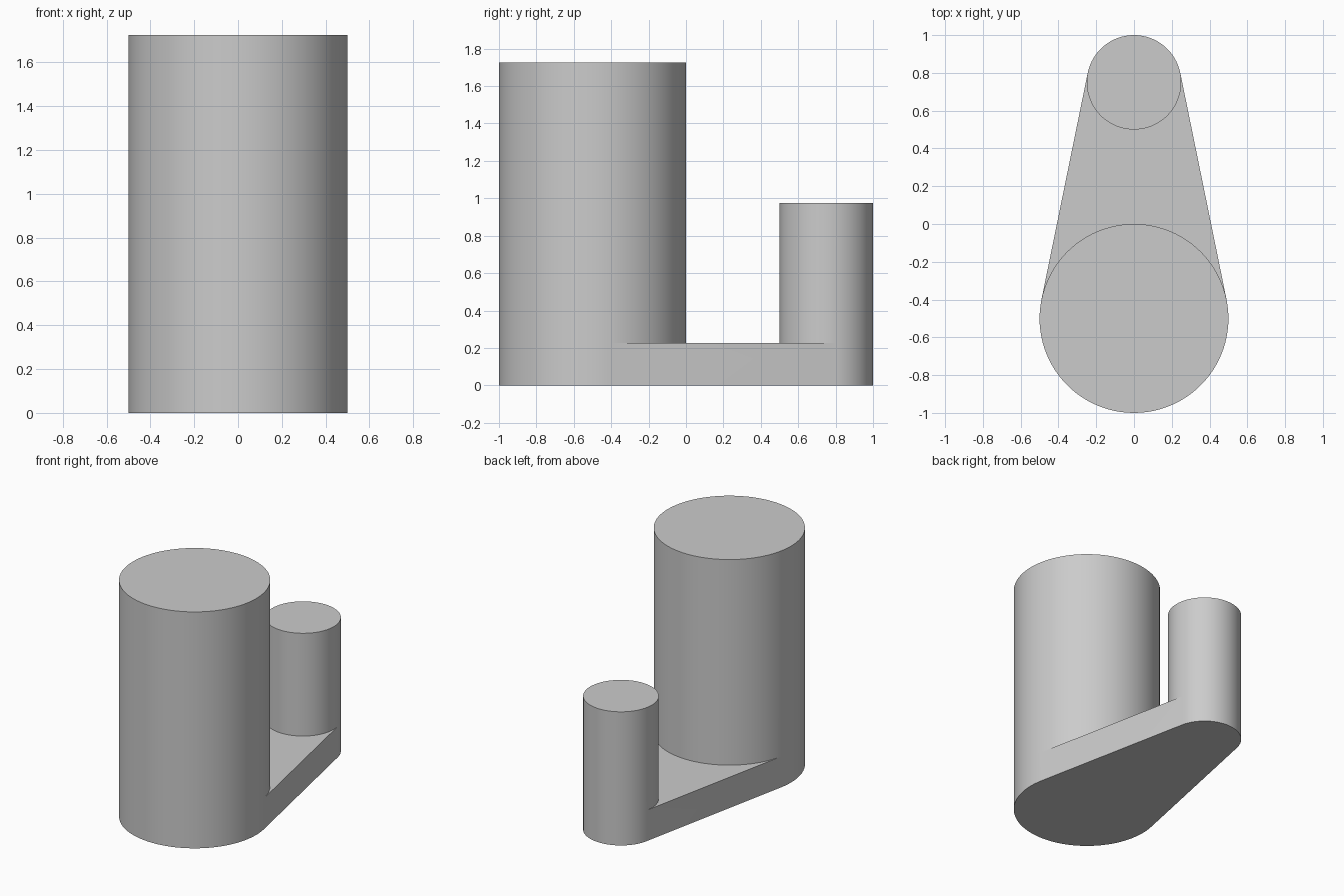
import bpy
import bmesh
from math import asin, cos, sin, pi, radians

cube = bpy.data.objects.get("Cube")
if cube:
    bpy.data.objects.remove(cube, do_unlink=True)

# Main dimensions
BIG_Y, BIG_R, BIG_TOP = -0.5, 0.5, 1.725
SMALL_Y, SMALL_R, SMALL_TOP = 0.75, 0.25, 0.975
PLATE_TOP = 0.225
TANGENT = asin((BIG_R - SMALL_R) / (SMALL_Y - BIG_Y))


def arc(y, r, start, end, steps):
    angles = [start + (end - start) * i / steps for i in range(steps + 1)]
    return [(r * cos(t), y + r * sin(t)) for t in angles]


def cap(bm, outline, z):
    bm.faces.new([bm.verts.new((x, y, z)) for x, y in outline])


def wall(bm, outline, low, high):
    for (ax, ay), (bx, by) in zip(outline, outline[1:] + outline[:1]):
        corners = ((ax, ay, low), (bx, by, low), (bx, by, high), (ax, ay, high))
        bm.faces.new([bm.verts.new(c) for c in corners])


# Arcs of both posts, split where the straight plate sides touch them
front, back = (pi - TANGENT, 2 * pi + TANGENT), (TANGENT, pi - TANGENT)
big_outer = arc(BIG_Y, BIG_R, *front, 54)
big_inner = arc(BIG_Y, BIG_R, *back, 42)
small_outer = arc(SMALL_Y, SMALL_R, *back, 42)
small_inner = arc(SMALL_Y, SMALL_R, *front, 54)
hull = big_outer + small_outer

bm = bmesh.new()

# Tapered base plate
cap(bm, hull[::-1], 0)
wall(bm, hull, 0, PLATE_TOP)
cap(bm, small_inner[::-1] + big_inner[::-1], PLATE_TOP)

# Tall wide post and short narrow post
for ring, top in ((big_outer + big_inner[1:-1], BIG_TOP),
                  (small_outer + small_inner[1:-1], SMALL_TOP)):
    wall(bm, ring, PLATE_TOP, top)
    cap(bm, ring, top)

bmesh.ops.remove_doubles(bm, verts=bm.verts[:], dist=0.0001)
bmesh.ops.recalc_face_normals(bm, faces=bm.faces[:])
mesh = bpy.data.meshes.new("two_post_bracket")
bm.to_mesh(mesh)
bm.free()

# Plain grey finish
grey = bpy.data.materials.new("plain_grey")
grey.use_nodes = True
color = (0.6, 0.6, 0.6, 1)
grey.diffuse_color = color
for node in grey.node_tree.nodes:
    if node.type == 'BSDF_PRINCIPLED':
        node.inputs["Base Color"].default_value = color
mesh.materials.append(grey)

bracket = bpy.data.objects.new("two_post_bracket", mesh)
bpy.context.collection.objects.link(bracket)
bpy.ops.object.select_all(action='DESELECT')
bracket.select_set(True)
bpy.context.view_layer.objects.active = bracket
bpy.ops.object.shade_smooth_by_angle(angle=radians(30))
